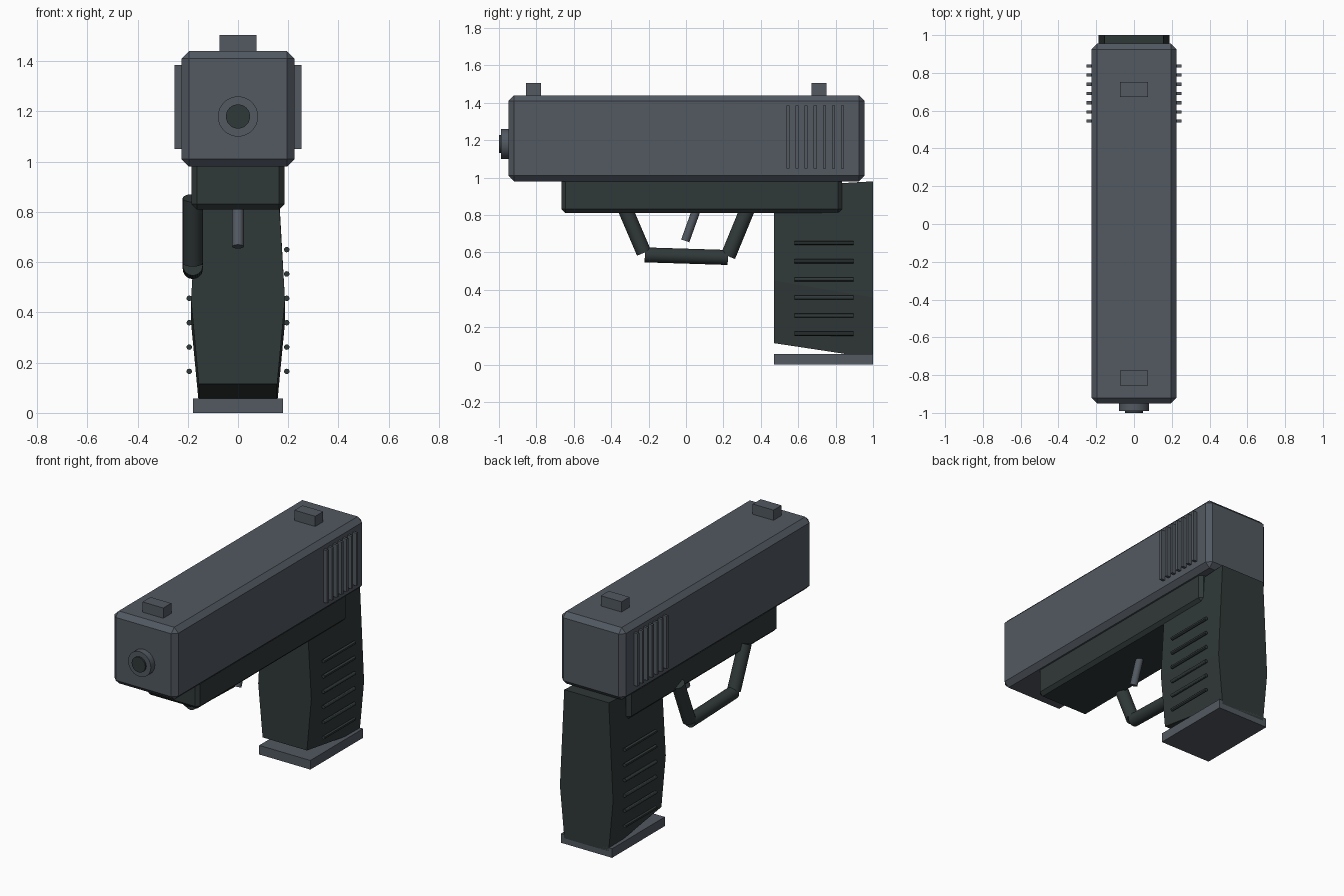
import bpy
import bmesh
from mathutils import Vector

cube = bpy.data.objects.get("Cube")
if cube:
    bpy.data.objects.remove(cube, do_unlink=True)


def material(name, rgb):
    m = bpy.data.materials.new(name)
    m.use_nodes = True
    colour = (*rgb, 1)
    m.diffuse_color = colour
    m.node_tree.nodes["Principled BSDF"].inputs["Base Color"].default_value = colour
    return m


STEEL = material("steel grey", (0.085, 0.1, 0.12))
POLYMER = material("dark green grey", (0.03, 0.041, 0.04))


def finish(name, bm, mat):
    bmesh.ops.recalc_face_normals(bm, faces=bm.faces)
    mesh = bpy.data.meshes.new(name)
    bm.to_mesh(mesh)
    bm.free()
    mesh.materials.append(mat)
    obj = bpy.data.objects.new(name, mesh)
    bpy.context.collection.objects.link(obj)
    return obj


def box(name, low, high, mat, bevel=0):
    low, high = Vector(low), Vector(high)
    bm = bmesh.new()
    bmesh.ops.create_cube(bm, size=1)
    bmesh.ops.scale(bm, vec=high - low, verts=bm.verts)
    bmesh.ops.translate(bm, vec=(low + high) / 2, verts=bm.verts)
    obj = finish(name, bm, mat)
    if bevel:
        mod = obj.modifiers.new("Chamfer", "BEVEL")
        mod.width = bevel
        mod.segments = 1
    return obj


def rod(name, start, end, radius, mat, sides=24):
    start, end = Vector(start), Vector(end)
    axis = end - start
    bm = bmesh.new()
    bmesh.ops.create_cone(bm, cap_ends=True, segments=sides, radius1=radius,
                          radius2=radius, depth=axis.length)
    bmesh.ops.rotate(bm, matrix=axis.to_track_quat("Z", "Y").to_matrix(), verts=bm.verts)
    bmesh.ops.translate(bm, vec=(start + end) / 2, verts=bm.verts)
    obj = finish(name, bm, mat)
    bpy.ops.object.select_all(action="DESELECT")
    bpy.context.view_layer.objects.active = obj
    obj.select_set(True)
    bpy.ops.object.shade_smooth_by_angle()
    return obj


# Slide, sights and barrel
box("slide", (-0.225, -0.95, 0.98), (0.225, 0.955, 1.44), STEEL, 0.03)
for name, y in (("front_sight", -0.815), ("rear_sight", 0.712)):
    box(name, (-0.073, y - 0.04, 1.42), (0.073, y + 0.04, 1.505), STEEL)
rod("barrel", (0, -0.9, 1.18), (0, -0.99, 1.18), 0.08, STEEL, 32)
rod("bore", (0, -0.9, 1.18), (0, -1, 1.18), 0.048, POLYMER, 32)

# Raised slide serrations on both sides
for side, x in (("right", -0.23), ("left", 0.23)):
    for i in range(7):
        y = 0.545 + i * 0.0487
        box(f"{side}_serration_{i + 1}", (x - 0.022, y - 0.0085, 1.05),
            (x + 0.022, y + 0.0085, 1.385), STEEL)

# Frame under the slide
box("frame", (-0.185, -0.665, 0.81), (0.185, 0.835, 1.01), POLYMER, 0.021)

# Grip lofted through three tilted sections, widest in the middle
bm = bmesh.new()
rings = []
for half_width, front_z, back_z in ((0.156, 0.115, 0.035), (0.187, 0.45, 0.36),
                                    (0.157, 0.95, 0.98)):
    corners = ((-half_width, 0.47, front_z), (half_width, 0.47, front_z),
               (half_width, 1, back_z), (-half_width, 1, back_z))
    rings.append([bm.verts.new(c) for c in corners])
for a, b in zip(rings, rings[1:]):
    for i in range(4):
        j = (i + 1) % 4
        bm.faces.new((a[i], a[j], b[j], b[i]))
bm.faces.new(rings[0])
bm.faces.new(rings[-1])
finish("grip", bm, POLYMER)
box("magazine_base", (-0.18, 0.47, 0), (0.18, 1, 0.058), STEEL)

# Horizontal grip ribs
for side, x in (("right", -0.194), ("left", 0.194)):
    for i in range(6):
        z = 0.165 + i * 0.097
        rod(f"{side}_grip_rib_{i + 1}", (x, 0.58, z), (x, 0.895, z), 0.011, POLYMER, 12)

# Trigger guard set on the right side, and the trigger
GUARD_X = -0.18
for name, start, end in (("guard_front", (-0.335, 0.855), (-0.225, 0.598)),
                         ("guard_bottom", (-0.22, 0.587), (0.224, 0.573)),
                         ("guard_rear", (0.225, 0.58), (0.338, 0.855))):
    rod(name, (GUARD_X, *start), (GUARD_X, *end), 0.04, POLYMER)
rod("trigger", (0, 0.06, 0.84), (0, -0.004, 0.662), 0.023, STEEL)
